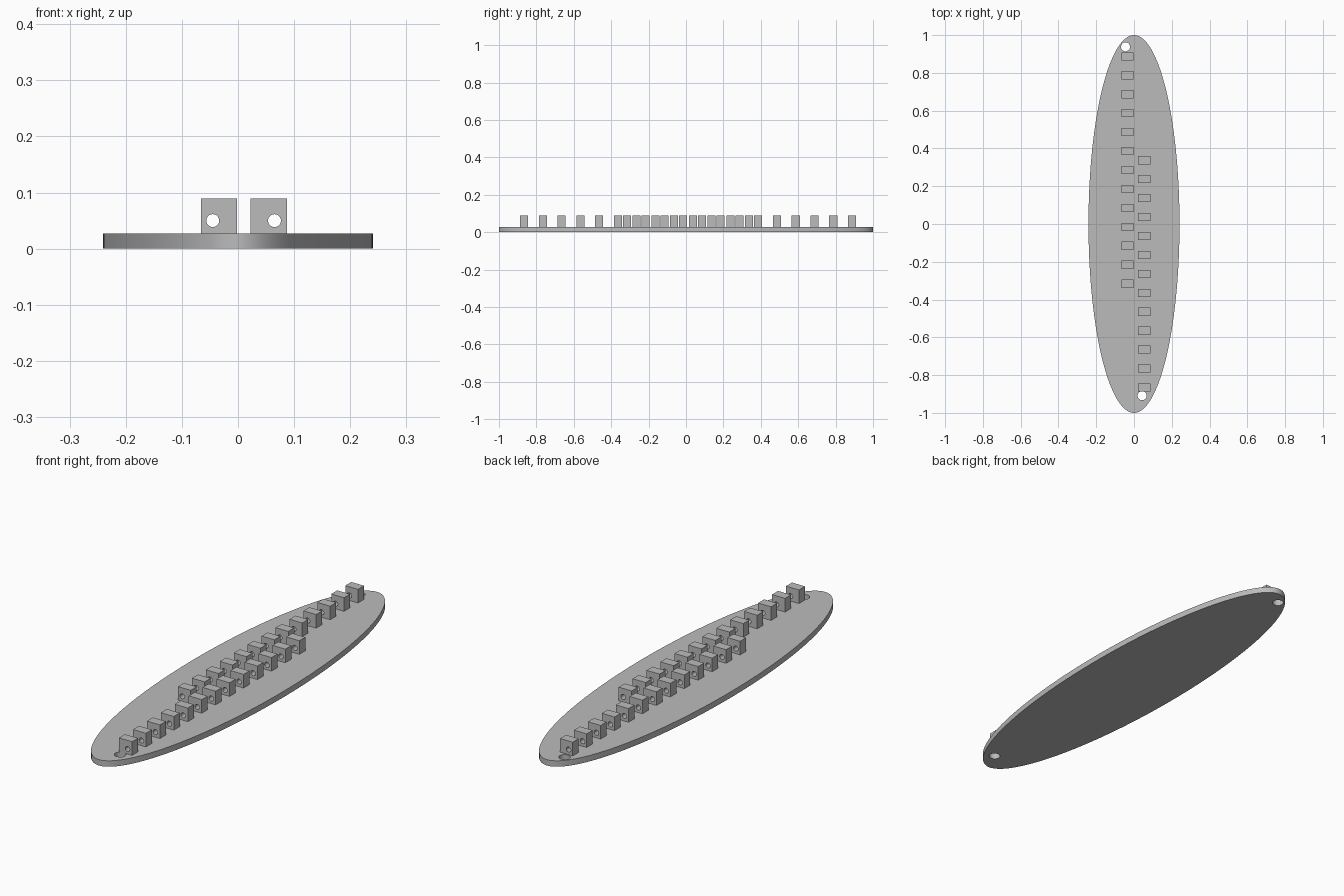
import bpy, bmesh, math
from mathutils import Matrix, Vector

cube = bpy.data.objects.get("Cube")
if cube:
    bpy.data.objects.remove(cube)

grey = bpy.data.materials.new("plain_grey")
grey.use_nodes = True
colour = (0.5, 0.5, 0.5, 1)
grey.diffuse_color = colour
grey.node_tree.nodes["Principled BSDF"].inputs["Base Color"].default_value = colour


def ellipse(cx, cy, rx, ry, sides):
    steps = [2 * math.pi * i / sides for i in range(sides)]
    return [(cx + rx * math.cos(a), cy + ry * math.sin(a)) for a in steps]


def rectangle(x0, x1, y0, y1):
    return [(x0, y0), (x1, y0), (x1, y1), (x0, y1)]


def pierced_slab(name, loops, depth, matrix=Matrix()):
    """Extrude an outline (first loop) with holes (the other loops)."""
    bm = bmesh.new()
    edges = []
    for loop in loops:
        verts = [bm.verts.new((x, y, 0)) for x, y in loop]
        edges += [bm.edges.new((v, verts[i - 1])) for i, v in enumerate(verts)]
    bmesh.ops.triangle_fill(bm, edges=edges, use_beauty=True, use_dissolve=False)
    ext = bmesh.ops.extrude_face_region(bm, geom=bm.faces[:], use_keep_orig=True)
    moved = [g for g in ext["geom"] if isinstance(g, bmesh.types.BMVert)]
    bmesh.ops.translate(bm, verts=moved, vec=Vector((0, 0, depth)))
    bmesh.ops.recalc_face_normals(bm, faces=bm.faces[:])
    bm.transform(matrix)
    mesh = bpy.data.meshes.new(name)
    bm.to_mesh(mesh)
    bm.free()
    mesh.materials.append(grey)
    obj = bpy.data.objects.new(name, mesh)
    bpy.context.collection.objects.link(obj)
    bpy.ops.object.select_all(action="DESELECT")
    obj.select_set(True)
    bpy.context.view_layer.objects.active = obj
    bpy.ops.object.shade_smooth_by_angle(angle=math.radians(30))
    return obj


# Oval base with a round hole near each end
BASE_TOP = 0.027
pierced_slab("oval_base", [ellipse(0, 0, 0.241, 1, 128),
                           ellipse(-0.045, 0.938, 0.024, 0.024, 32),
                           ellipse(0.043, -0.909, 0.024, 0.024, 32)], BASE_TOP)


# Two staggered rows of guide blocks, each block pierced front to back
def guide_row(name, x0, x1, hole_x, first_y):
    size = 0.043
    upright = Matrix.Translation((0, size / 2, 0)) @ Matrix.Rotation(math.pi / 2, 4, "X")
    row = pierced_slab(name, [rectangle(x0, x1, BASE_TOP - 0.001, 0.089),
                              ellipse(hole_x, 0.05, 0.0115, 0.0115, 32)], size, upright)
    row.location.y = first_y
    array = row.modifiers.new("repeat", "ARRAY")
    array.count = 13
    array.use_relative_offset = False
    array.use_constant_offset = True
    array.constant_offset_displace = (0, 0.1003, 0)


guide_row("right_guide_blocks", -0.066, -0.002, -0.045, -0.316)
guide_row("left_guide_blocks", 0.022, 0.0875, 0.065, -0.866)
